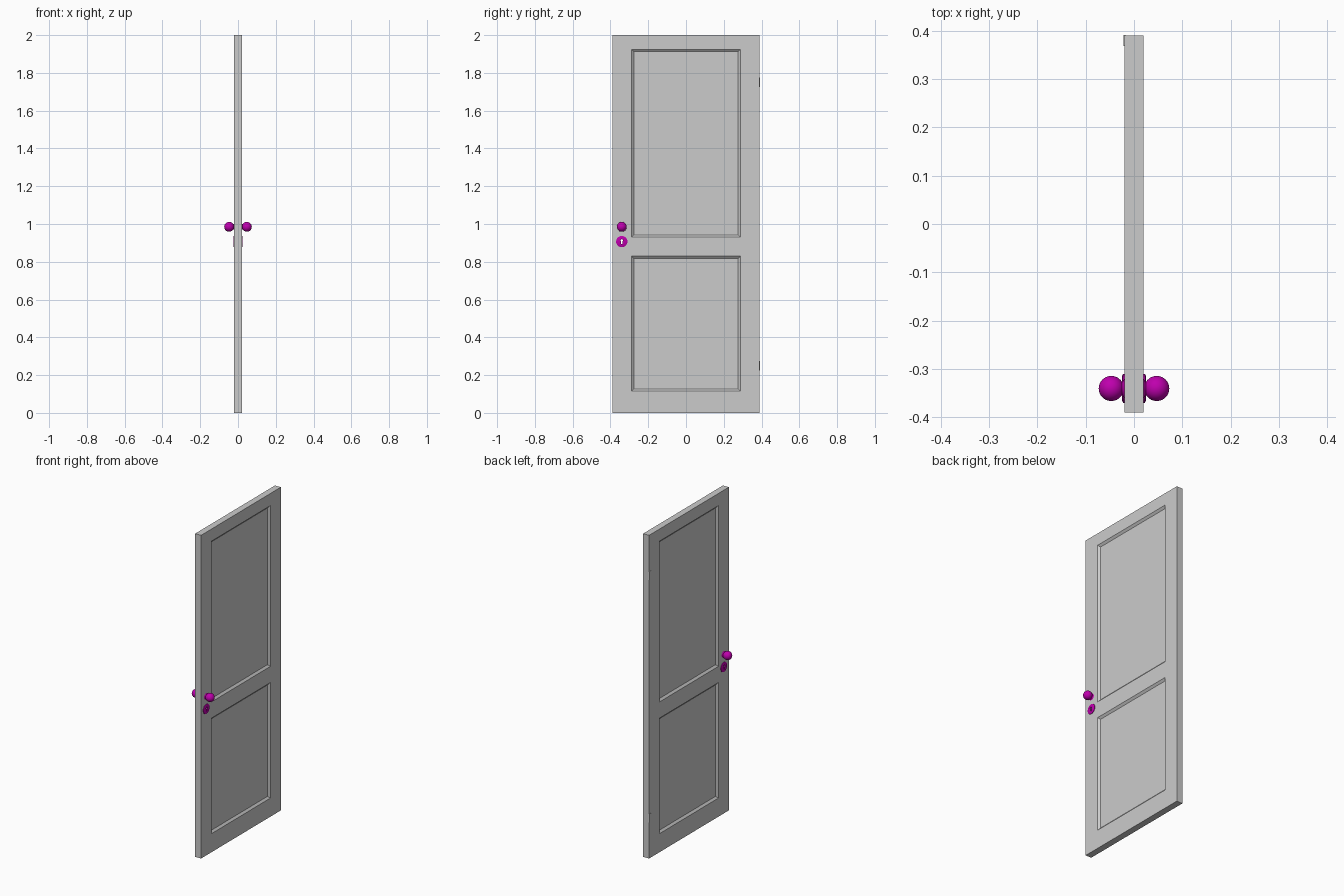
import bpy, bmesh
from math import pi, sin, cos, radians
from mathutils import Vector

if "Cube" in bpy.data.objects:
    bpy.data.objects.remove(bpy.data.objects["Cube"])

T = 0.02                    # half thickness of the door
KNOB = (0, -0.34, 0.985)
PLATE = (0, -0.34, 0.907)

magenta = bpy.data.materials.new("magenta_metal")
magenta.diffuse_color = (0.52, 0.0, 0.42, 1)
magenta.use_nodes = True
magenta.node_tree.nodes["Principled BSDF"].inputs["Base Color"].default_value = magenta.diffuse_color


def finish(bm, name, loc=(0, 0, 0), mat=None, smooth=False):
    bmesh.ops.recalc_face_normals(bm, faces=bm.faces)
    me = bpy.data.meshes.new(name)
    bm.to_mesh(me)
    bm.free()
    ob = bpy.data.objects.new(name, me)
    ob.location = loc
    bpy.context.collection.objects.link(ob)
    if mat:
        me.materials.append(mat)
    if smooth:
        bpy.ops.object.select_all(action='DESELECT')
        ob.select_set(True)
        bpy.context.view_layer.objects.active = ob
        bpy.ops.object.shade_smooth_by_angle(angle=radians(35))
    return ob


def lathe(name, profile, loc, steps=32):
    """Revolve (x, radius) points around the x axis and mirror to the other side."""
    bm = bmesh.new()
    vs = [bm.verts.new((x, 0, r)) for x, r in profile]
    es = [bm.edges.new(p) for p in zip(vs, vs[1:])]
    bmesh.ops.spin(bm, geom=vs + es, cent=(0, 0, 0), axis=(1, 0, 0),
                   angle=2 * pi, steps=steps)
    bmesh.ops.remove_doubles(bm, verts=bm.verts, dist=1e-5)
    ob = finish(bm, name, loc, magenta, True)
    ob.modifiers.new("mirror", 'MIRROR')
    return ob


def cut(ob, cutter):
    mod = ob.modifiers.new("keyhole", 'BOOLEAN')
    mod.operation = 'DIFFERENCE'
    mod.solver = 'EXACT'
    mod.object = cutter


# door slab: a grid of stiles and rails, with panels inset on both faces
ys = [-0.39, -0.288, 0.288, 0.39]
zs = [0, 0.115, 0.83, 0.93, 1.925, 2]
bm = bmesh.new()
grid = [[bm.verts.new((-T, y, z)) for y in ys] for z in zs]
for i in range(len(zs) - 1):
    for j in range(len(ys) - 1):
        bm.faces.new((grid[i][j], grid[i][j + 1], grid[i + 1][j + 1], grid[i + 1][j]))
ext = bmesh.ops.extrude_face_region(bm, geom=bm.faces[:], use_keep_orig=True)
bmesh.ops.translate(bm, vec=(2 * T, 0, 0),
                    verts=[g for g in ext["geom"] if isinstance(g, bmesh.types.BMVert)])
bmesh.ops.recalc_face_normals(bm, faces=bm.faces)
panels = [f for f in bm.faces if abs(f.normal.x) > 0.9 and f.calc_area() > 0.3]
bmesh.ops.inset_individual(bm, faces=panels, thickness=0.018, depth=-0.011)
door = finish(bm, "door_slab")

# round knobs with flared necks
R, C = 0.026, 0.047
ball = [(C + R * cos(a), R * sin(a)) for a in [pi * 0.83 * k / 14 for k in range(15)]]
ball = [(x, max(r, 0)) for x, r in ball]
neck = [(0.0225, 0.015), (T, 0.02), (T - 0.002, 0.02), (T - 0.002, 0)]
lathe("door_knob", ball + neck, KNOB)

# round key plates
plate = lathe("key_plate", [(0.0245, 0), (0.0245, 0.026), (0.0225, 0.03),
                            (T - 0.002, 0.03), (T - 0.002, 0)], PLATE)

# keyhole cutter running through plates and door
bm = bmesh.new()
outline = [(0.0065 * sin(a), 0.006 + 0.0065 * cos(a))
           for a in [radians(-150 + 300 * k / 16) for k in range(17)]]
outline += [(0.004, -0.014), (-0.004, -0.014)]
face = bm.faces.new([bm.verts.new((-0.06, y, z)) for y, z in outline])
ext = bmesh.ops.extrude_face_region(bm, geom=[face], use_keep_orig=True)
bmesh.ops.translate(bm, vec=(0.12, 0, 0),
                    verts=[g for g in ext["geom"] if isinstance(g, bmesh.types.BMVert)])
keyhole = finish(bm, "keyhole_cutter", PLATE)
keyhole.hide_render = True
keyhole.hide_set(True)
cut(door, keyhole)
cut(plate, keyhole)

# thin hinge leaves on the back edge
for name, z in (("upper_hinge", 1.75), ("lower_hinge", 0.25)):
    bm = bmesh.new()
    bmesh.ops.create_cube(bm, size=1)
    bmesh.ops.scale(bm, vec=(0.004, 0.023, 0.05), verts=bm.verts)
    finish(bm, name, (-T, 0.379, z))
